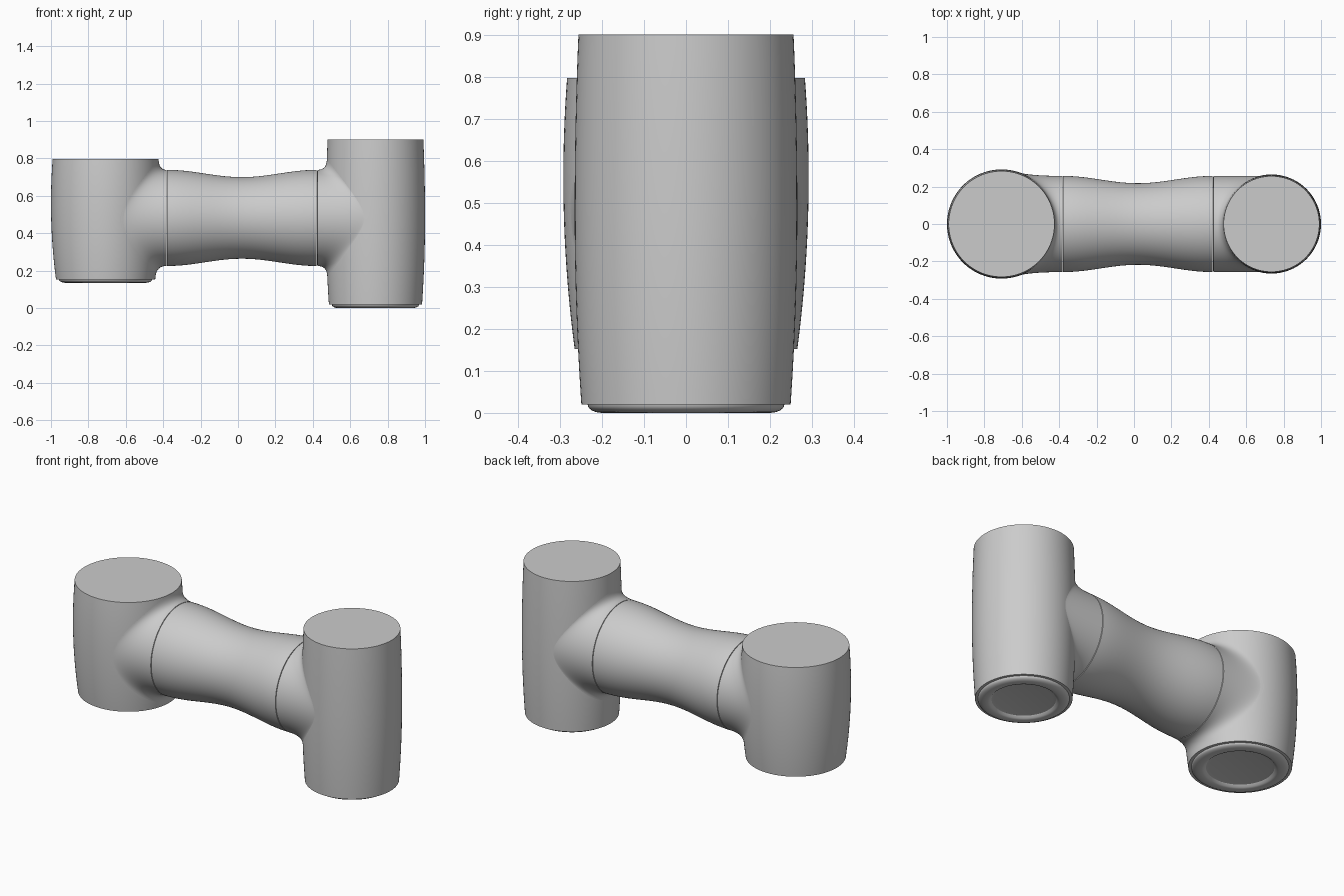
import bpy, bmesh, math

if "Cube" in bpy.data.objects:
    bpy.data.objects.remove(bpy.data.objects["Cube"])

SEG = 96
AXIS_Z = 0.482      # height of the cross tube
TUBE_R = 0.257      # tube radius at the seams


def skin(name, rings, cap_start=False, cap_end=False, angle=30):
    """Join closed rings of points into a smooth skin."""
    bm = bmesh.new()
    vs = [[bm.verts.new(p) for p in ring] for ring in rings]
    for a, b in zip(vs, vs[1:]):
        for i in range(len(a)):
            j = (i + 1) % len(a)
            bm.faces.new((a[i], a[j], b[j], b[i]))
    if cap_start:
        bm.faces.new(vs[0])
    if cap_end:
        bm.faces.new(vs[-1])
    bmesh.ops.recalc_face_normals(bm, faces=bm.faces)
    mesh = bpy.data.meshes.new(name)
    bm.to_mesh(mesh)
    bm.free()
    ob = bpy.data.objects.new(name, mesh)
    bpy.context.collection.objects.link(ob)
    bpy.ops.object.select_all(action='DESELECT')
    ob.select_set(True)
    bpy.context.view_layer.objects.active = ob
    bpy.ops.object.shade_smooth_by_angle(angle=math.radians(angle))
    return ob


def angles():
    return [2 * math.pi * i / SEG for i in range(SEG)]


def barrel_radius(b, z):
    """Gently bulging side: parabola on either side of the widest height."""
    d = z - b["zw"]
    if d > 0:
        return b["rw"] - (b["rw"] - b["rt"]) * (d / (b["z1"] - b["zw"])) ** 2
    return b["rw"] - (b["rw"] - b["rb"]) * (d / (b["zw"] - b["z0"])) ** 2


def build_barrel(b):
    # Profile from the dished underside, over the rounded foot, up to the top
    r, z0, z1, base = b["rb"], b["z0"], b["z1"], b["base"]
    f = z0 - base
    prof = [(r * 0.60, base + 0.017), (r * 0.66, base + 0.014),
            (r * 0.70, base + 0.004), (r * 0.74, base)]
    for i in range(7):
        t = math.pi / 2 * i / 6
        prof.append((r * 0.80 + r * 0.14 * math.sin(t), base + f * (1 - math.cos(t))))
    n = 24
    for i in range(n + 1):
        z = z0 + (z1 - z0) * i / n
        prof.append((barrel_radius(b, z), z))
    rings = [[(b["cx"] + q * math.cos(a), q * math.sin(a), z) for a in angles()]
             for q, z in prof]
    skin(b["name"] + "_barrel", rings, True, True)


def build_fillet(b, seam, side):
    # Flared neck: each strand curves from the seam circle on to the barrel wall
    def wall(y, z):
        R = barrel_radius(b, z)
        return b["cx"] + side * math.sqrt(max(R * R - y * y, 0))
    steps = 12
    rings = [[(seam - side * 0.0, (TUBE_R - 0.008) * math.cos(a),
               AXIS_Z + (TUBE_R - 0.008) * math.sin(a)) for a in angles()]]
    for k in range(steps + 1):
        t = k / steps
        ring = []
        for a in angles():
            c, s = math.cos(a), math.sin(a)
            y0, z0 = TUBE_R * c, AXIS_Z + TUBE_R * s
            y2, z2 = b["neck"] * c, AXIS_Z + 0.312 * s
            p0 = (seam - side * 0.002, y0, z0)
            p1 = (wall(y0, z0), y0, z0)
            p2 = (wall(y2, z2), y2, z2)
            ring.append(tuple((1 - t) ** 2 * u + 2 * t * (1 - t) * v + t * t * w
                              for u, v, w in zip(p0, p1, p2)))
        rings.append(ring)
    skin(b["name"] + "_neck", rings, angle=50)


def build_tube(x0, x1):
    # Waisted cross tube with a tiny lip at each end to show the seam
    rings = []
    xs = [x0 + (x1 - x0) * i / 32 for i in range(33)]
    mid, half = (x0 + x1) / 2, (x1 - x0) / 2
    prof = [(x, 0.2375 - 0.0195 * math.cos(math.pi * (x - mid) / half)) for x in xs]
    prof = [(x0, TUBE_R - 0.008)] + prof + [(x1, TUBE_R - 0.008)]
    for x, r in prof:
        rings.append([(x, r * math.cos(a), AXIS_Z + r * math.sin(a)) for a in angles()])
    skin("cross_tube", rings)


left = dict(name="short", cx=-0.708, base=0.135, z0=0.152, z1=0.797, zw=0.56,
            rw=0.292, rt=0.283, rb=0.265, neck=0.28)
right = dict(name="tall", cx=0.735, base=0.0, z0=0.02, z1=0.90, zw=0.48,
             rw=0.265, rt=0.256, rb=0.249, neck=0.258)
SEAMS = (-0.381, 0.423)

build_barrel(left)
build_barrel(right)
build_fillet(left, SEAMS[0], 1)
build_fillet(right, SEAMS[1], -1)
build_tube(SEAMS[0] + 0.002, SEAMS[1] - 0.002)
